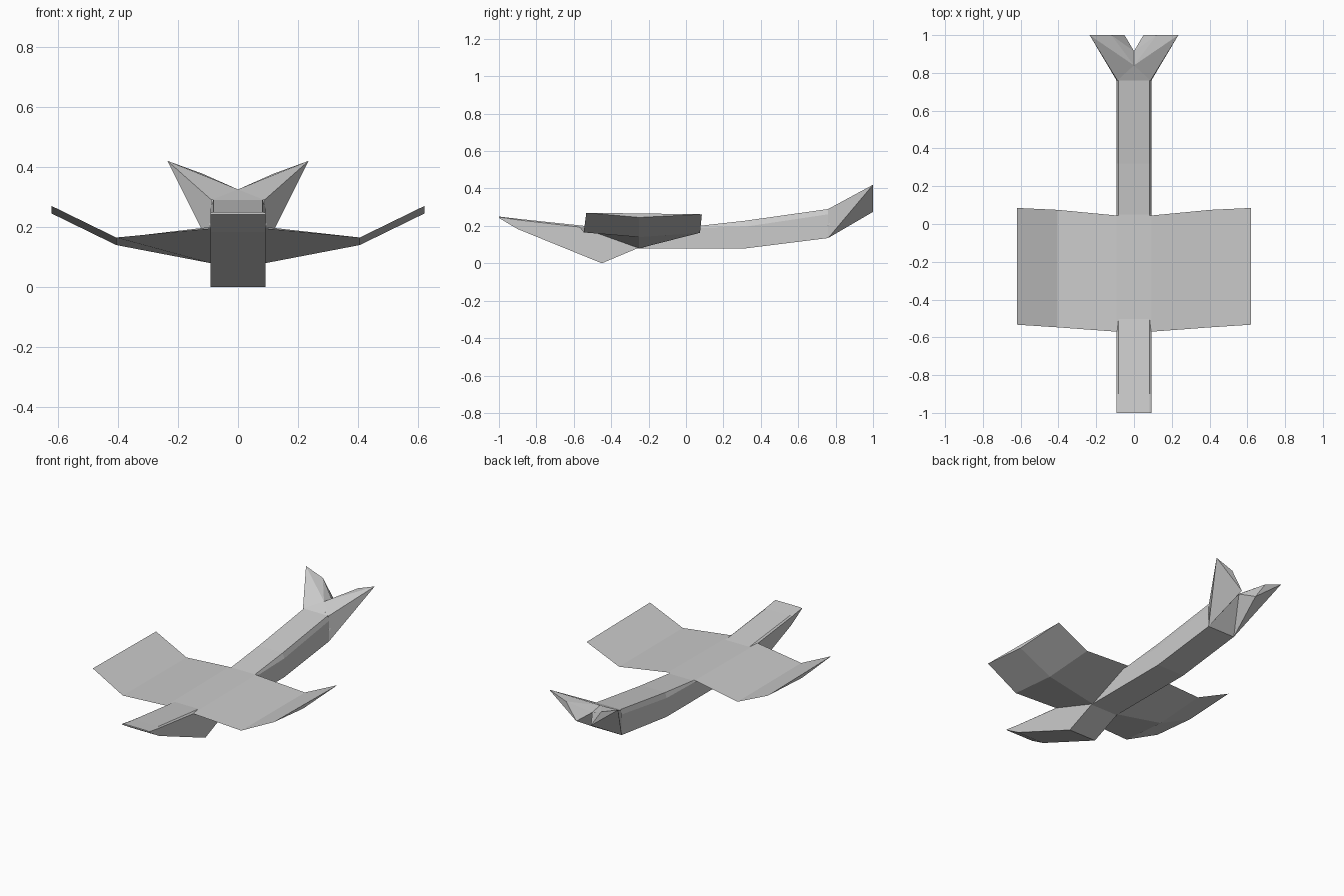
import bpy, bmesh

if "Cube" in bpy.data.objects:
    bpy.data.objects.remove(bpy.data.objects["Cube"])

def make(name, verts, faces, mirror=False):
    bm = bmesh.new()
    vs = [bm.verts.new(v) for v in verts]
    for f in faces:
        bm.faces.new([vs[i] for i in f])
    bmesh.ops.recalc_face_normals(bm, faces=bm.faces[:])
    me = bpy.data.meshes.new(name)
    bm.to_mesh(me)
    bm.free()
    ob = bpy.data.objects.new(name, me)
    bpy.context.collection.objects.link(ob)
    if mirror:
        m = ob.modifiers.new("Mirror", 'MIRROR')
        m.use_axis[0] = True
    return ob

def loft(name, sections):
    """Skin between closed rings that all have the same point count."""
    n = len(sections[0])
    verts = [p for s in sections for p in s]
    faces = []
    for k in range(len(sections) - 1):
        for i in range(n):
            j = (i + 1) % n
            faces.append((k*n + i, k*n + j, (k+1)*n + j, (k+1)*n + i))
    last = (len(sections) - 1) * n
    faces += [tuple(range(n)), tuple(range(last, last + n))]
    return make(name, verts, faces)

# Fuselage: stations of (y, bottom z, side edge z, top z)
stations = [(-1.0, 0.242, 0.247, 0.25), (-0.9, 0.183, 0.232, 0.238),
            (-0.45, 0.0, 0.18, 0.19), (-0.26, 0.08, 0.185, 0.193),
            (0.05, 0.08, 0.19, 0.198), (0.32, 0.08, 0.196, 0.228),
            (0.76, 0.135, 0.262, 0.29)]
w = 0.092
loft("fuselage", [[(-w, y, b), (w, y, b), (w, y, m), (w - 0.01, y, t),
                   (0.01 - w, y, t), (-w, y, m)] for y, b, m, t in stations])

# Wing: triangular sections of (x, front y, front z, keel z, rear y, rear z)
half = [(0.092, -0.57, 0.195, 0.08, 0.045, 0.2),
        (0.405, -0.547, 0.165, 0.14, 0.075, 0.163),
        (0.62, -0.533, 0.27, 0.245, 0.085, 0.262)]
span = [(-s[0],) + s[1:] for s in reversed(half)] + half
loft("wing", [[(x, fy, fz), (x, -0.25, kz), (x, ry, rz)]
              for x, fy, fz, kz, ry, rz in span])

# Flared V tail with a zigzag trailing edge
tail = [(0.092, 0.76, 0.135), (0.088, 0.76, 0.29), (0, 0.84, 0.325),
        (0.235, 1.0, 0.42), (0.12, 1.0, 0.378), (0.05, 1.0, 0.275),
        (0, 0.915, 0.31), (0, 0.76, 0.135), (0, 0.76, 0.29)]
make("tail", tail, [(0, 3, 1), (1, 3, 2), (2, 3, 4), (2, 4, 6), (4, 5, 6),
                    (3, 5, 4), (0, 5, 3), (0, 6, 5), (0, 7, 6), (1, 2, 8)], True)

# Small spikes at the tail root
make("tail_spike", [(0.095, 0.76, 0.2), (0.05, 0.77, 0.295),
                    (0.113, 0.89, 0.34), (0.09, 0.80, 0.28)],
     [(0, 1, 2), (0, 2, 3), (1, 3, 2), (0, 3, 1)], True)
